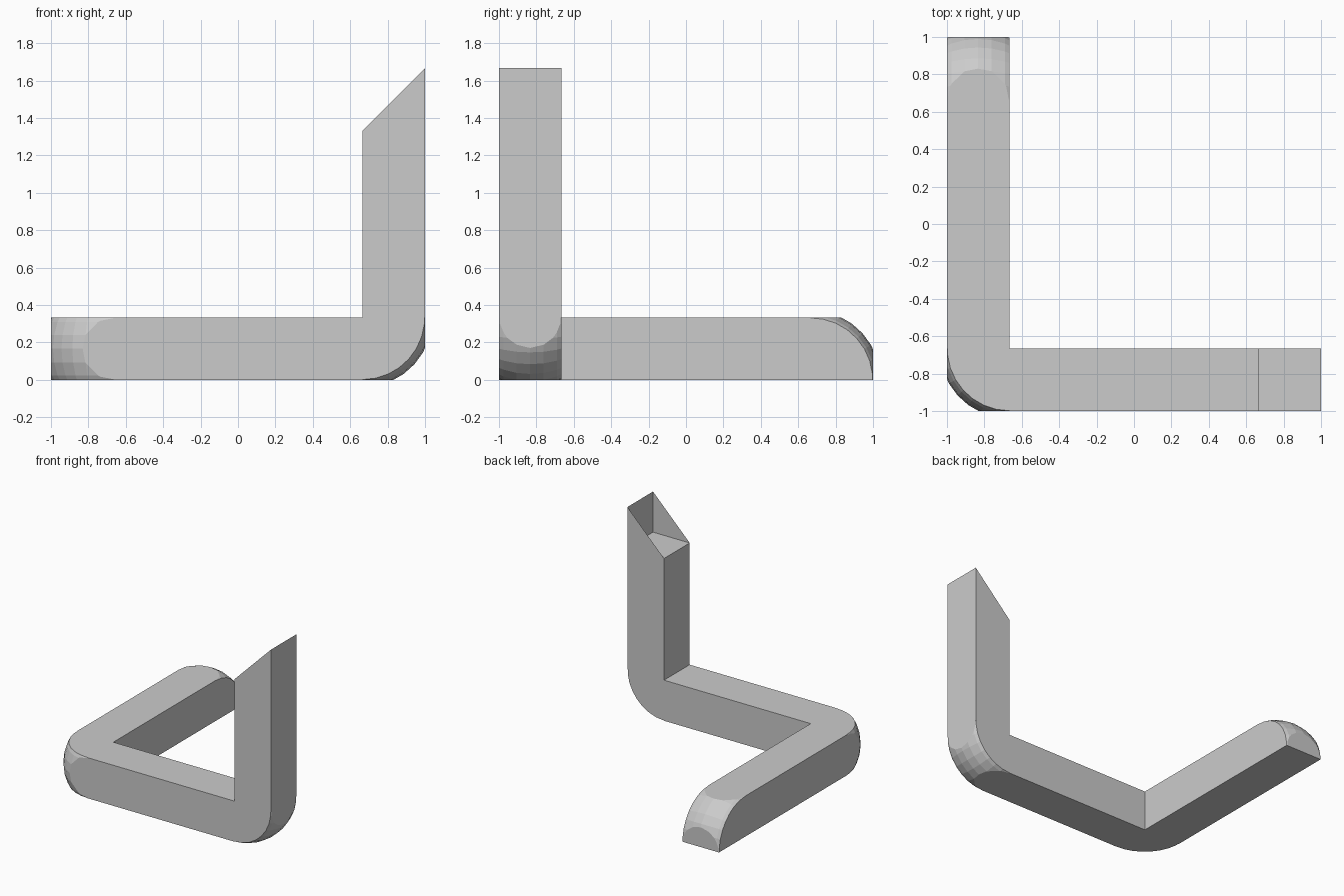
import bpy, bmesh
from mathutils import Matrix, Vector

if "Cube" in bpy.data.objects:
    bpy.data.objects.remove(bpy.data.objects["Cube"])

W = 1 / 3          # bar thickness
IN = 1 - W         # where bars meet the corner blocks


def add_object(name, bm):
    mesh = bpy.data.meshes.new(name)
    bm.to_mesh(mesh)
    bm.free()
    obj = bpy.data.objects.new(name, mesh)
    bpy.context.collection.objects.link(obj)
    return obj


def box_bmesh(lo, hi):
    lo, hi = Vector(lo), Vector(hi)
    bm = bmesh.new()
    bmesh.ops.create_cube(bm, size=1, matrix=Matrix.Translation((lo + hi) / 2)
                          @ Matrix.Diagonal((hi - lo).to_4d()))
    bm.normal_update()
    return bm


def drop_faces(bm, test):
    bmesh.ops.delete(bm, geom=[f for f in bm.faces if test(f)], context='FACES')


def bar(name, lo, hi, open_dirs):
    """Square bar, left open on the sides that join other parts."""
    bm = box_bmesh(lo, hi)
    drop_faces(bm, lambda f: any(f.normal.dot(Vector(d)) > 0.9 for d in open_dirs))
    return add_object(name, bm)


def rounded_corner(name, origin, a, b, joins):
    """Cube trimmed by a faceted sphere; a and b are its outward directions."""
    obj = add_object(name, box_bmesh((0, 0, -W / 2), (W, W, W / 2)))
    bm = bmesh.new()
    bmesh.ops.create_uvsphere(bm, u_segments=30, v_segments=16, radius=W * 1.25 ** 0.5)
    ball = add_object(name + "_cutter", bm)
    mod = obj.modifiers.new("trim", 'BOOLEAN')
    mod.operation, mod.solver, mod.object = 'INTERSECT', 'EXACT', ball
    bpy.context.view_layer.update()
    result = obj.evaluated_get(bpy.context.evaluated_depsgraph_get())
    bm = bmesh.new()
    bm.from_mesh(result.to_mesh())
    obj.modifiers.clear()
    bpy.data.objects.remove(ball)
    # open the inner faces that join bars, then place the block
    bm.normal_update()
    drop_faces(bm, lambda f: any(f.normal[i] < -0.99 and
                                 abs(f.calc_center_median()[i]) < 1e-3 for i in joins))
    a, b = Vector(a), Vector(b)
    m = Matrix((a, b, a.cross(b))).transposed().to_4x4()
    bm.transform(Matrix.Translation(origin) @ m)
    bm.to_mesh(obj.data)
    bm.free()
    return obj


# Three bars
bar("front_bar", (-IN, -1, 0), (IN, -IN, W), [(1, 0, 0), (-1, 0, 0)])
bar("side_bar", (-1, -IN, 0), (-IN, IN, W), [(0, 1, 0), (0, -1, 0)])
bar("upright_bar", (IN, -1, W), (1, -IN, 4 * W), [(0, 0, -1)])

# Rounded corners and rounded free end
rounded_corner("left_corner", (-IN, -IN, W / 2), (-1, 0, 0), (0, -1, 0), (0, 1))
rounded_corner("right_corner", (IN, -1 + W / 2, W), (1, 0, 0), (0, 0, -1), (0, 1))
rounded_corner("back_end", (-1 + W / 2, IN, 0), (0, 1, 0), (0, 0, 1), (0,))

# Thin walls of the open slanted top
bm = bmesh.new()
tri = [[bm.verts.new(p) for p in ((IN, y, 4 * W), (1, y, 4 * W), (1, y, 5 * W))]
       for y in (-1, -IN)]
bm.faces.new(tri[0])
bm.faces.new(tri[1][::-1])
bm.faces.new((tri[0][1], tri[1][1], tri[1][2], tri[0][2]))
add_object("slanted_top_walls", bm)
